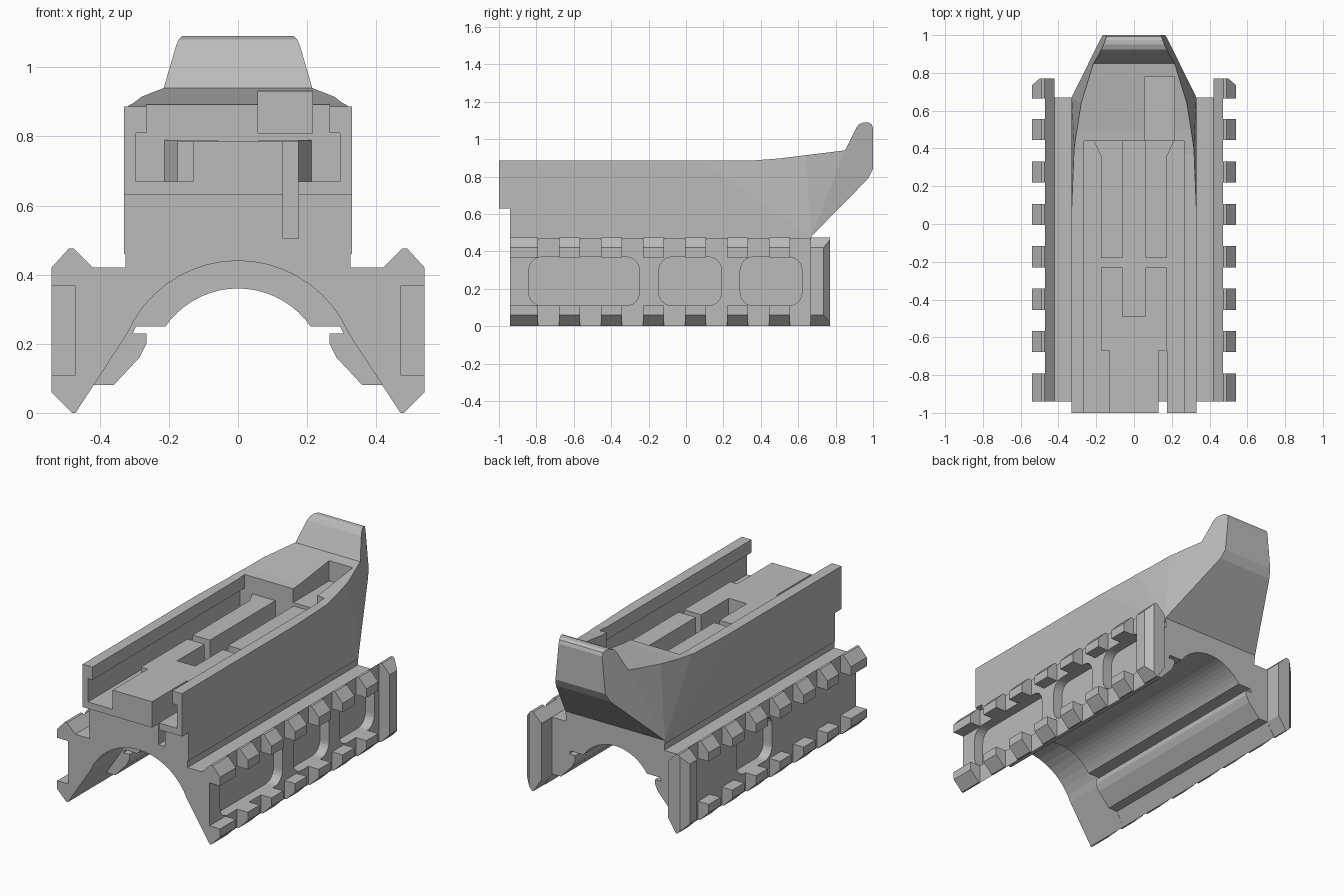
import bpy, bmesh, math
from mathutils import Vector

old = bpy.data.objects.get("Cube")
if old:
    bpy.data.objects.remove(old)

grey = bpy.data.materials.new("matte grey")
grey.use_nodes = True
COLOUR = (0.5, 0.5, 0.5, 1)
grey.diffuse_color = COLOUR
grey.node_tree.nodes["Principled BSDF"].inputs["Base Color"].default_value = COLOUR


def add_prism(bm, pts, axis, a, b):
    """Extrude a closed 2D outline between a and b along one axis."""
    place = {"x": lambda p, t: (t, p[0], p[1]),
             "y": lambda p, t: (p[0], t, p[1]),
             "z": lambda p, t: (p[0], p[1], t)}[axis]
    near = [bm.verts.new(place(p, a)) for p in pts]
    far = [bm.verts.new(place(p, b)) for p in pts]
    bm.faces.new(near)
    bm.faces.new(far[::-1])
    for i in range(len(pts)):
        j = (i + 1) % len(pts)
        bm.faces.new((near[i], far[i], far[j], near[j]))


def add_box(bm, x0, x1, y0, y1, z0, z1):
    add_prism(bm, [(x0, y0), (x1, y0), (x1, y1), (x0, y1)], "z", z0, z1)


def mirror_x(bm):
    copy = bmesh.ops.duplicate(bm, geom=bm.verts[:] + bm.edges[:] + bm.faces[:])
    for v in copy["geom"]:
        if isinstance(v, bmesh.types.BMVert):
            v.co.x = -v.co.x


def slice_off(bm, point, normal):
    bmesh.ops.bisect_plane(bm, geom=bm.verts[:] + bm.edges[:] + bm.faces[:], dist=1e-5,
                           plane_co=point, plane_no=normal, clear_outer=True)
    bmesh.ops.holes_fill(bm, edges=[e for e in bm.edges if e.is_boundary])


def finish(bm, name):
    bmesh.ops.recalc_face_normals(bm, faces=bm.faces[:])
    mesh = bpy.data.meshes.new(name)
    bm.to_mesh(mesh)
    bm.free()
    mesh.materials.append(grey)
    obj = bpy.data.objects.new(name, mesh)
    bpy.context.collection.objects.link(obj)
    return obj


def cut(obj, cutter):
    mod = obj.modifiers.new("cut", "BOOLEAN")
    mod.operation = "DIFFERENCE"
    mod.solver = "EXACT"
    mod.object = cutter
    bpy.context.view_layer.objects.active = obj
    bpy.ops.object.modifier_apply(modifier=mod.name)


def arch(top, x, z, steps=9):
    """Half arch from its foot (x, z) up to (0, top)."""
    h = top - z
    r = (x * x + h * h) / (2 * h)
    end = math.asin(x / r)
    return [(r * math.sin(end * (1 - i / steps)),
             top - r + r * math.cos(end * (1 - i / steps))) for i in range(steps + 1)]


# Upper body with the raised rear horn
side = [(-.94, .46), (-.94, .63), (-1, .63), (-1, .887), (.37, .887), (.5, .897),
        (.85, .94), (.91, 1.06), (.925, 1.08), (.95, 1.09), (.975, 1.09), (.992, 1.08),
        (1, 1.06), (1, .84), (.975, .79), (.67, .48), (.67, .46)]
bm = bmesh.new()
add_prism(bm, side, "x", -.33, .33)

# Fan of tapering facets on both rear flanks
apex = Vector((.33, .67, .48))
rim = [Vector(p) for p in ((.33, .08, .887), (.317, .4, .889), (.28, .64, .913),
                           (.215, .85, .94), (.15, 1, 1))]
for p, q in zip(rim, rim[1:]):
    n = (p - apex).cross(q - apex).normalized()
    if n.x < 0:
        n.negate()
    for s in (1, -1):
        slice_off(bm, (s * apex.x, apex.y, apex.z), (s * n.x, n.y, n.z))
body = finish(bm, "upper_body")

# Undercut channel, rear pockets and front grooves
bm = bmesh.new()
half = [(.295, .67), (.295, .81), (.265, .81), (.265, 1.2)]
add_prism(bm, half + [(-x, z) for x, z in half[::-1]], "y", -1.1, .44)
channel = finish(bm, "channel_cutter")
bm = bmesh.new()
add_box(bm, .058, .215, .4, .78, .81, 1.2)
mirror_x(bm)
pockets = finish(bm, "pocket_cutter")
bm = bmesh.new()
add_box(bm, .13, .175, -1.1, -.67, .505, .75)
mirror_x(bm)
grooves = finish(bm, "groove_cutter")
for tool in (channel, pockets, grooves):
    cut(body, tool)
    bpy.data.objects.remove(tool)

# Central guide block inside the channel
bm = bmesh.new()
add_box(bm, -.13, .13, -1, -.67, .665, .785)
add_box(bm, -.175, .175, -.67, -.49, .665, .785)
finish(bm, "guide_block")
bm = bmesh.new()
add_box(bm, .06, .175, -.49, -.23, .665, .785)
add_prism(bm, [(.06, -.18), (.175, -.18), (.175, .36), (.215, .445), (.06, .445)],
          "z", .665, .79)
mirror_x(bm)
finish(bm, "guide_rails")

# Saddle: plain arch in front, padded arch behind
outer = [(.325, .47), (.325, .42), (.42, .42), (.47, .47), (.47, 0)]
plain = outer + arch(.44, .32, .23)
padded = outer + [(.42, .08), (.36, .08), (.285, .16), (.265, .2), (.265, .23),
                  (.305, .23), (.295, .25)] + arch(.36, .21, .25)

# Rounded side windows
bm = bmesh.new()
R = .07
for y0, y1 in ((-.84, -.25), (-.145, .19), (.29, .62)):
    outline = []
    for k, (cy, cz) in enumerate(((y1 - R, .37 - R), (y0 + R, .37 - R),
                                  (y0 + R, .11 + R), (y1 - R, .11 + R))):
        for i in range(7):
            t = math.radians(90 * k + 15 * i)
            outline.append((cy + R * math.cos(t), cz + R * math.sin(t)))
    add_prism(bm, outline, "x", .41, .6)
mirror_x(bm)
windows = finish(bm, "window_cutter")

for name, prof, y0, y1 in (("saddle_front", plain, -.94, -.65),
                           ("saddle_main", padded, -.65, .67)):
    bm = bmesh.new()
    add_prism(bm, prof + [(-x, z) for x, z in prof[::-1] if x > 1e-6], "y", y0, y1)
    cut(finish(bm, name), windows)
bpy.data.objects.remove(windows)

# Rail teeth above and below the windows
upper = [(.465, .367), (.54, .367), (.54, .42), (.49, .475), (.475, .475), (.465, .465)]
lower = [(.465, .11), (.54, .11), (.54, .06), (.48, 0), (.47, 0), (.465, .01)]
bm = bmesh.new()
for i in range(7):
    start = -.903 + .2245 * i
    y0 = -.94 if i == 0 else start
    for prof in (upper, lower):
        add_prism(bm, prof, "y", y0, start + .112)
mirror_x(bm)
finish(bm, "rail_teeth")

# Full-height end stops with a chamfered corner
stop = [(.42, .42), (.475, .475), (.49, .475), (.54, .42), (.54, .06),
        (.48, 0), (.473, 0), (.42, .08)]
bm = bmesh.new()
add_prism(bm, stop, "y", .665, .77)
slice_off(bm, (.54, .735, 0), (.035, .04, 0))
mirror_x(bm)
finish(bm, "rail_end_stops")
